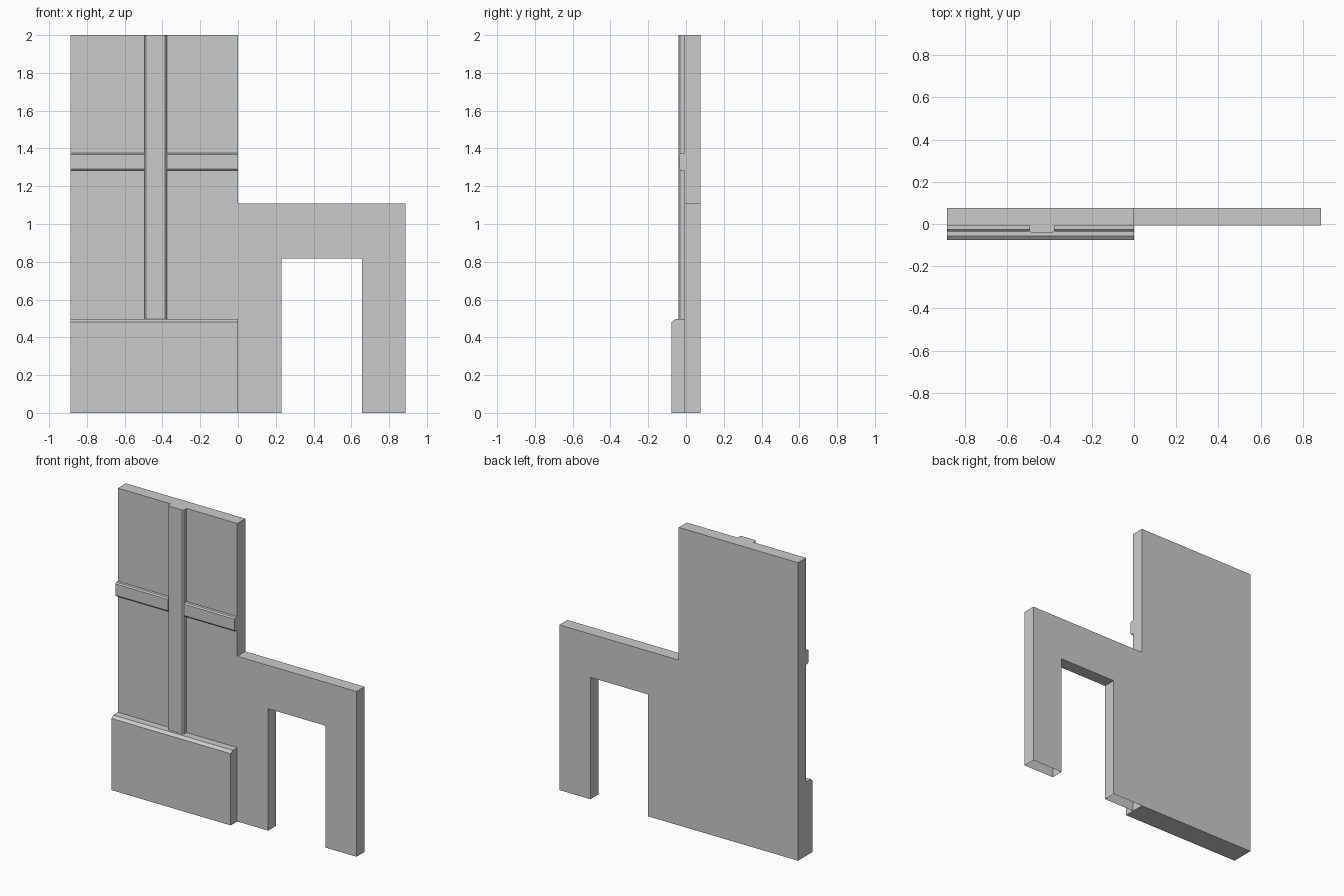
import bpy, bmesh

if "Cube" in bpy.data.objects:
    bpy.data.objects.remove(bpy.data.objects["Cube"])

HALF_W = 0.886      # overall half width
BACK = 0.077        # rear plane
FRONT = -0.008      # wall front plane


def prism(name, profile, axis, lo, hi, open_edges=()):
    """Extrude a 2D profile along an axis; edges listed in open_edges get no side face."""
    def place(p, t):
        co = list(p)
        co.insert("xyz".index(axis), t)
        return co
    bm = bmesh.new()
    a = [bm.verts.new(place(p, lo)) for p in profile]
    b = [bm.verts.new(place(p, hi)) for p in profile]
    bm.faces.new(a)
    bm.faces.new(b)
    n = len(profile)
    for i in range(n):
        if i not in open_edges:
            j = (i + 1) % n
            bm.faces.new((a[i], a[j], b[j], b[i]))
    bmesh.ops.recalc_face_normals(bm, faces=bm.faces)
    mesh = bpy.data.meshes.new(name)
    bm.to_mesh(mesh)
    bm.free()
    obj = bpy.data.objects.new(name, mesh)
    bpy.context.collection.objects.link(obj)
    return obj


# tall wall with its thick chamfered plinth, one (y, z) section
prism("wall_panel",
      [(BACK, 0), (BACK, 2), (FRONT, 2), (FRONT, 0.496),
       (-0.057, 0.496), (-0.077, 0.481), (-0.077, 0)],
      "x", -HALF_W, 0)

# vertical batten, chamfered (x, y) section, open against the wall
BL, BR, BY, C = -0.495, -0.377, -0.041, 0.009
prism("vertical_batten",
      [(BL, FRONT), (BL, BY + C), (BL + C, BY), (BR - C, BY), (BR, BY + C), (BR, FRONT)],
      "z", 0.496, 2, open_edges=(5,))

# horizontal rails either side of the batten, chamfered (y, z) section
rail = [(FRONT, 1.283), (-0.027, 1.283), (-0.035, 1.292),
        (-0.035, 1.368), (-0.027, 1.376), (FRONT, 1.376)]
for side, x0, x1 in (("left", -HALF_W, BL), ("right", BR, 0)):
    prism("rail_" + side, rail, "x", x0, x1, open_edges=(5,))

# doorway arch, (x, z) outline; open underneath and where it meets the wall
prism("doorway",
      [(0, 0), (0.23, 0), (0.23, 0.818), (0.656, 0.818),
       (0.656, 0), (HALF_W, 0), (HALF_W, 1.109), (0, 1.109)],
      "y", FRONT, BACK, open_edges=(0, 4, 7))
